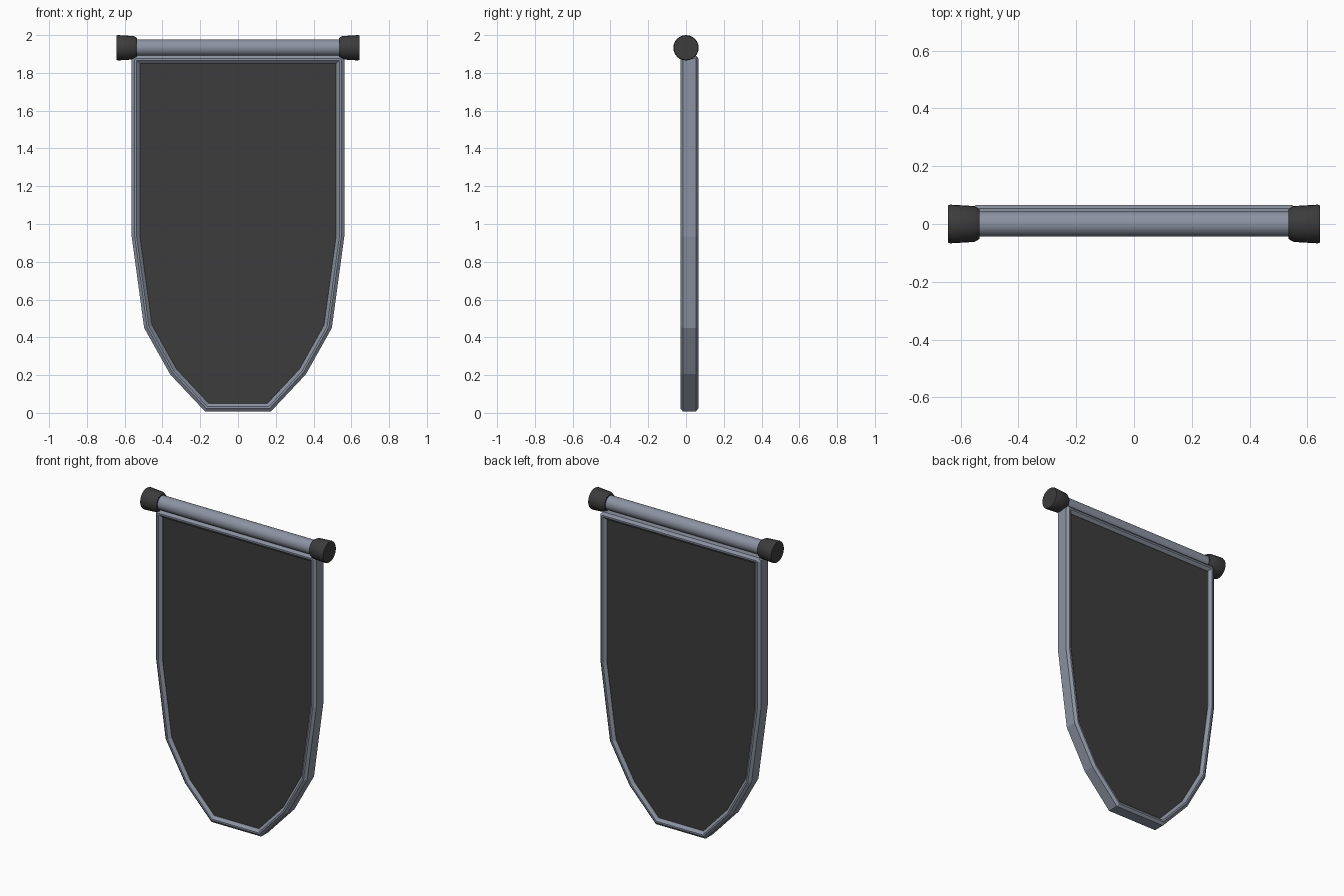
import bpy, bmesh, math
from mathutils import Vector

if "Cube" in bpy.data.objects:
    bpy.data.objects.remove(bpy.data.objects["Cube"])


def material(name, rgb):
    m = bpy.data.materials.new(name)
    m.diffuse_color = (*rgb, 1)
    m.use_nodes = True
    m.node_tree.nodes["Principled BSDF"].inputs["Base Color"].default_value = m.diffuse_color
    return m


STEEL = material("blue_grey", (0.26, 0.29, 0.36))
DARK = material("dark_grey", (0.045, 0.045, 0.045))


def finish(bm, name, mat, angle=None):
    bmesh.ops.recalc_face_normals(bm, faces=bm.faces)
    me = bpy.data.meshes.new(name)
    bm.to_mesh(me)
    bm.free()
    ob = bpy.data.objects.new(name, me)
    bpy.context.collection.objects.link(ob)
    me.materials.append(mat)
    if angle:
        bpy.ops.object.select_all(action='DESELECT')
        ob.select_set(True)
        bpy.context.view_layer.objects.active = ob
        bpy.ops.object.shade_smooth_by_angle(angle=math.radians(angle))
    return ob


# Banner outline (right half, bottom to top), mirrored to a closed loop
half = [(0.175, 0.008), (0.36, 0.205), (0.497, 0.45), (0.563, 0.935),
        (0.563, 1.875), (0.548, 1.892)]
outline = [Vector(p) for p in half] + [Vector((-x, z)) for x, z in reversed(half)]


def inset(points, d):
    """Mitred inward offset of a counter-clockwise loop."""
    out = []
    n = len(points)
    for i, p in enumerate(points):
        a = (p - points[i - 1]).normalized()
        b = (points[(i + 1) % n] - p).normalized()
        na, nb = Vector((-a.y, a.x)), Vector((-b.y, b.x))
        out.append(p + (na + nb) * d / (1 + na.dot(nb)))
    return out


def ring(bm, d, y):
    return [bm.verts.new((p.x, y, p.y)) for p in inset(outline, d)]


# Frame: chamfered cross-section (inset, y) swept round the outline
section = [(0, -0.017), (0.016, -0.03), (0.026, -0.03), (0.043, -0.014),
           (0.043, 0.05), (0.026, 0.066), (0.016, 0.066), (0, 0.053)]
bm = bmesh.new()
rings = [ring(bm, d, y) for d, y in section]
for k, r in enumerate(rings):
    s = rings[(k + 1) % len(rings)]
    for i in range(len(r)):
        j = (i + 1) % len(r)
        bm.faces.new((r[i], r[j], s[j], s[i]))
finish(bm, "banner_frame", STEEL)

# Dark cloth panel filling the frame
bm = bmesh.new()
front, back = ring(bm, 0.038, -0.012), ring(bm, 0.038, 0.048)
bm.faces.new(front)
bm.faces.new(back)
for i in range(len(front)):
    j = (i + 1) % len(front)
    bm.faces.new((front[i], front[j], back[j], back[i]))
finish(bm, "banner_panel", DARK)


def lathe_x(name, profile, mat, sides=24):
    """Closed solid of revolution about the rod axis; profile is (x, radius)."""
    bm = bmesh.new()
    loops = []
    for x, r in profile:
        loops.append([bm.verts.new((x, r * math.cos(t), 1.933 + r * math.sin(t)))
                      for t in (2 * math.pi * i / sides for i in range(sides))])
    for a, b in zip(loops, loops[1:]):
        for i in range(sides):
            j = (i + 1) % sides
            bm.faces.new((a[i], a[j], b[j], b[i]))
    bm.faces.new(loops[0])
    bm.faces.new(loops[-1])
    finish(bm, name, mat, 30)


# Hanging rod and its flared end caps
lathe_x("rod", [(-0.56, 0.044), (0.56, 0.044)], STEEL)
cap = [(0.535, 0.046), (0.535, 0.052), (0.552, 0.062), (0.636, 0.067),
       (0.643, 0.064)]
for side, s in (("right", 1), ("left", -1)):
    lathe_x("rod_cap_" + side, [(s * x, r) for x, r in cap], DARK)
